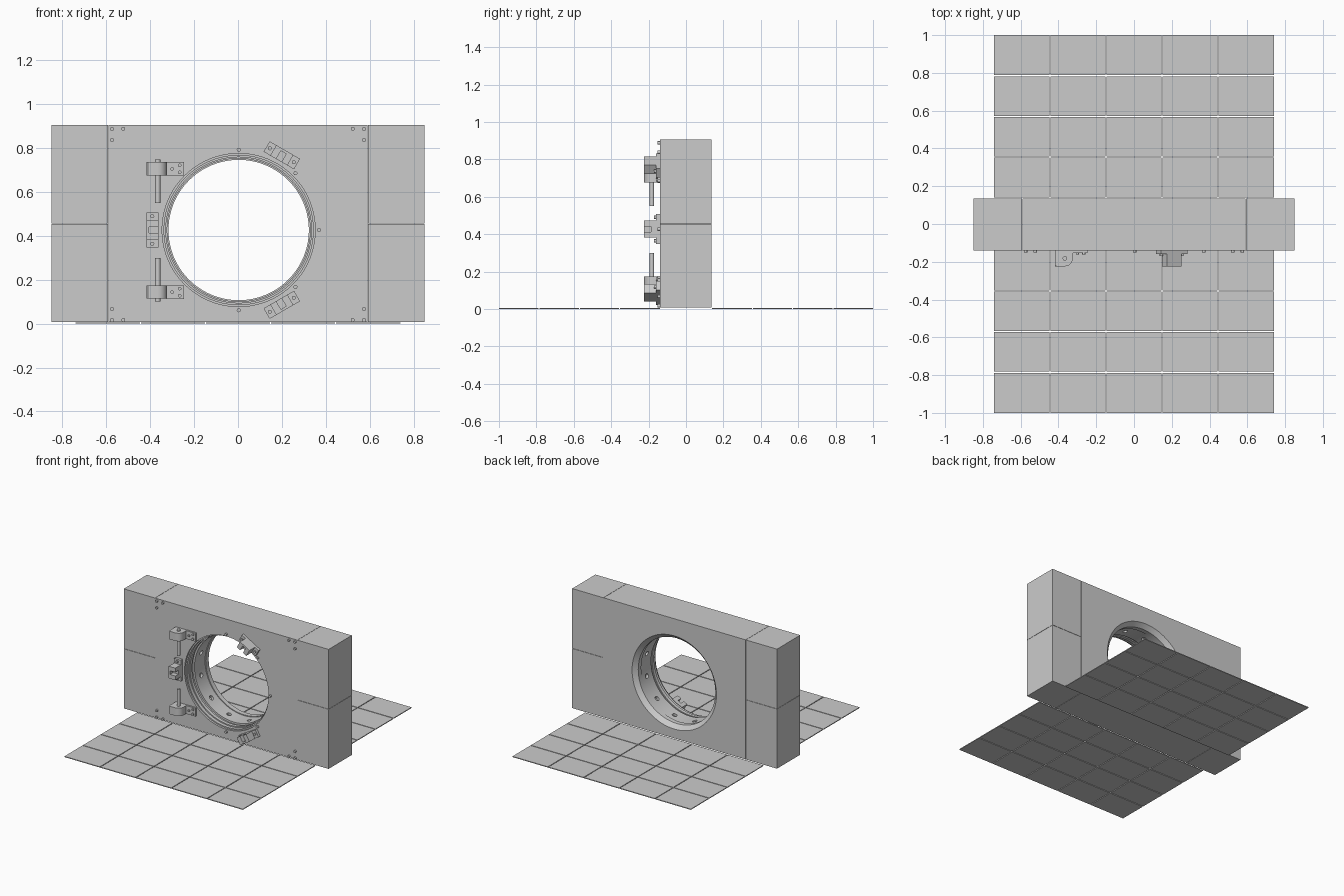
import bpy, bmesh
from math import cos, sin, pi, radians
from mathutils import Matrix, Vector

if "Cube" in bpy.data.objects:
    bpy.data.objects.remove(bpy.data.objects["Cube"])

CX, CZ = 0.003, 0.427          # centre of the round opening
FRONT, BACK = -0.14, 0.135     # wall faces
TOP, LOW = 0.905, 0.008


def add_box(bm, lo, hi, mat=Matrix()):
    lo, hi = Vector(lo), Vector(hi)
    m = mat @ Matrix.Translation((lo + hi) / 2) @ Matrix.Diagonal((*(hi - lo), 1))
    bmesh.ops.create_cube(bm, size=1, matrix=m)


def add_rod(bm, a, b, r, seg=16, mat=Matrix()):
    a, b = Vector(a), Vector(b)
    rot = (b - a).to_track_quat('Z', 'Y').to_matrix().to_4x4()
    bmesh.ops.create_cone(bm, cap_ends=True, segments=seg, radius1=r, radius2=r,
                          depth=(b - a).length,
                          matrix=mat @ Matrix.Translation((a + b) / 2) @ rot)


def finish(bm, name, smooth=False):
    bmesh.ops.recalc_face_normals(bm, faces=bm.faces)
    me = bpy.data.meshes.new(name)
    bm.to_mesh(me)
    bm.free()
    ob = bpy.data.objects.new(name, me)
    bpy.context.collection.objects.link(ob)
    if smooth:
        bpy.ops.object.select_all(action='DESELECT')
        ob.select_set(True)
        bpy.context.view_layer.objects.active = ob
        bpy.ops.object.shade_smooth_by_angle(angle=radians(30))
    return ob


def apply_cut(ob, cutter):
    mod = ob.modifiers.new("cut", 'BOOLEAN')
    mod.operation, mod.solver, mod.object = 'DIFFERENCE', 'EXACT', cutter
    bpy.ops.object.select_all(action='DESELECT')
    ob.select_set(True)
    bpy.context.view_layer.objects.active = ob
    bpy.ops.object.modifier_apply(modifier=mod.name)
    bpy.data.objects.remove(cutter)


# floor tiles: four rows in front of and behind the wall
bm = bmesh.new()
w, d, gap = 1.48 / 5, 0.86 / 4, 0.003
for side in (-1, 1):
    for i in range(5):
        for j in range(4):
            x, y = -0.74 + i * w, 0.14 + j * d
            ys = sorted((side * (y + (gap if j else 0)), side * (y + d - (gap if j < 3 else 0))))
            add_box(bm, (x + (gap if i else 0), ys[0], 0), (x + w - (gap if i < 4 else 0), ys[1], 0.006))
finish(bm, "floor_tiles")

# side blocks, two stacked on each side
for side, label in ((-1, "left"), (1, "right")):
    for z0, z1, level in ((LOW, 0.455, "lower"), (0.457, TOP, "upper")):
        bm = bmesh.new()
        xs = sorted((side * 0.592, side * 0.85))
        add_box(bm, (xs[0], FRONT, z0), (xs[1], BACK, z1))
        finish(bm, f"{label}_{level}_block")

# centre panel with stepped round bore, flared at the back
bm = bmesh.new()
add_box(bm, (-0.59, FRONT, LOW), (0.59, BACK, TOP))
panel = finish(bm, "centre_panel")
profile = [(-0.17, 0.349), (-0.125, 0.349), (-0.125, 0.340), (-0.10, 0.340), (-0.10, 0.332),
           (-0.075, 0.332), (-0.075, 0.340), (-0.055, 0.340), (-0.055, 0.326),
           (0.07, 0.326), (0.07, 0.320), (0.105, 0.320), (0.135, 0.35), (0.165, 0.38)]
bm = bmesh.new()
N = 80
rings = [[bm.verts.new((CX + r * cos(2 * pi * k / N), y, CZ + r * sin(2 * pi * k / N)))
          for k in range(N)] for y, r in profile]
for a, b in zip(rings, rings[1:]):
    for k in range(N):
        bm.faces.new((a[k], a[(k + 1) % N], b[(k + 1) % N], b[k]))
bm.faces.new(rings[0])
bm.faces.new(rings[-1])
apply_cut(panel, finish(bm, "bore_cutter"))

# small radial sockets inside the bore
bm = bmesh.new()
for k in range(12):
    a = 2 * pi * (k + 0.5) / 12
    u = Vector((cos(a), 0, sin(a)))
    c = Vector((CX, 0.01, CZ))
    add_rod(bm, c + u * 0.29, c + u * 0.345, 0.017)
apply_cut(panel, finish(bm, "socket_cutter"))
bpy.ops.object.shade_smooth_by_angle(angle=radians(20))

# bolts in the panel corners and around the opening
bm = bmesh.new()
spots = []
for s in (-1, 1):
    spots += [(s * 0.574, 0.888), (s * 0.523, 0.888), (s * 0.574, 0.838),
              (s * 0.574, 0.067), (s * 0.574, 0.017), (s * 0.523, 0.017)]
spots += [(CX + 0.366 * cos(k * pi / 4), CZ + 0.366 * sin(k * pi / 4)) for k in range(-2, 3)]
for x, z in spots:
    add_rod(bm, (x, FRONT + 0.002, z), (x, FRONT - 0.012, z), 0.009)
finish(bm, "panel_bolts", True)

# three slotted latch blocks spaced around the opening
for ang, label in ((60, "upper"), (180, "left"), (300, "lower")):
    m = Matrix.Translation((CX, 0, CZ)) @ Matrix.Rotation(-radians(ang), 4, 'Y')
    r0, r1 = 0.366, 0.421
    bm = bmesh.new()
    for s in (-1, 1):
        t = sorted((s * 0.045, s * 0.08))
        add_box(bm, (r0, -0.16, t[0]), (r1, FRONT, t[1]), m)          # flange
        t = sorted((s * 0.014, s * 0.045))
        add_box(bm, (r0, -0.225, t[0]), (r1, FRONT, t[1]), m)         # cheek
        rc = (r0 + r1) / 2
        add_rod(bm, (rc, -0.158, s * 0.063), (rc, -0.17, s * 0.063), 0.009, mat=m)
    add_box(bm, (r0, -0.188, -0.014), (r1, FRONT, 0.014), m)          # slot floor
    add_box(bm, (r1 - 0.012, -0.225, -0.014), (r1, -0.188, 0.014), m)  # slot back
    finish(bm, f"{label}_latch", True)

# hinges with long pins, mirrored about the centre height
PX, PY = -0.366, -0.182
arc = [(PX + 0.042 * cos(radians(a)), PY + 0.042 * sin(radians(a))) for a in range(-90, 1, 15)]
outline = [(-0.418, FRONT), (-0.418, -0.215), (-0.41, -0.224)] + arc + [(-0.324, FRONT)]
for s, label in ((1, "upper"), (-1, "lower")):
    z = CZ - 0.002 + s * 0.281
    bm = bmesh.new()
    face = bm.faces.new([bm.verts.new((x, y, z - 0.03)) for x, y in outline])
    ext = bmesh.ops.extrude_face_region(bm, geom=[face])
    bmesh.ops.translate(bm, vec=(0, 0, 0.06),
                        verts=[v for v in ext['geom'] if isinstance(v, bmesh.types.BMVert)])
    add_box(bm, (-0.326, -0.153, z - 0.031), (-0.245, FRONT, z + 0.031))
    for dx, dz in ((-0.30, 0), (-0.266, 0.016), (-0.266, -0.016)):
        add_rod(bm, (dx, -0.151, z + dz), (dx, -0.161, z + dz), 0.008)
    finish(bm, f"{label}_hinge", True)
    bm = bmesh.new()
    add_rod(bm, (PX, PY, z + s * 0.042), (PX, PY, z - s * 0.156), 0.012, 20)
    finish(bm, f"{label}_hinge_pin", True)
